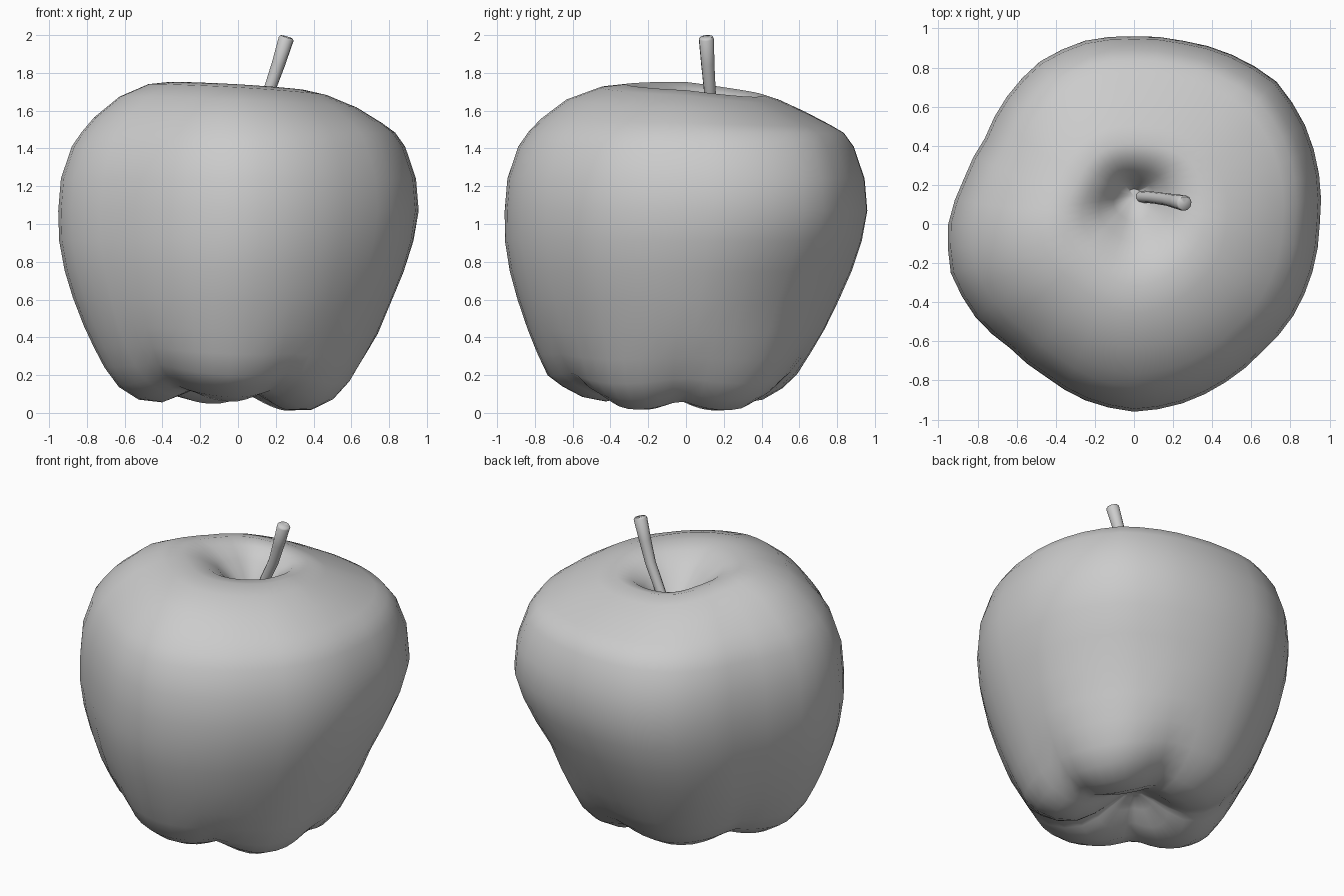
import bpy, bmesh
from math import sin, cos, pi, radians
from mathutils import Vector

cube = bpy.data.objects.get("Cube")
if cube:
    bpy.data.objects.remove(cube, do_unlink=True)

# One plain grey for the fruit and its stem
grey = bpy.data.materials.new("plain grey")
grey.use_nodes = True
GREY = (0.6, 0.6, 0.6, 1)
grey.diffuse_color = GREY
grey.node_tree.nodes["Principled BSDF"].inputs["Base Color"].default_value = GREY

# Outline radius at the widest height, every 15 degrees from +x
OUTLINE = [.95, .98, 1.01, 1.03, 1.0, .97, .96, .97, .96, .92, .88, .9,
           .95, .97, .94, .895, .9, .935, .96, .95, .935, .925, .94, .945]
# Radius fraction and height, from the basin below to the hollow on top
PROFILE = [(.06, .21), (.14, .16), (.25, .08), (.37, .025), (.5, .03), (.61, .09),
           (.69, .19), (.755, .31), (.82, .44), (.89, .6), (.945, .75), (.985, .91),
           (1, 1.07), (.985, 1.24), (.925, 1.41), (.87, 1.485), (.8, 1.55), (.66, 1.645),
           (.5, 1.71), (.38, 1.73), (.28, 1.705), (.19, 1.64), (.11, 1.55), (.04, 1.47)]
LOBES = [-30, 40, 105, 190, 270, 330]
SEGMENTS = 48
RIM = 19


def lobe(deg):
    """1 on the crest of a lobe, 0 in the crease between two."""
    if deg > 330:
        deg -= 360
    for a, b in zip(LOBES, LOBES[1:]):
        if a <= deg <= b:
            return abs(cos(pi * (deg - a) / (b - a)))


def fruit_point(i, k):
    frac, z = PROFILE[k]
    deg = 360 * i / SEGMENTS
    s = deg / 15
    n = int(s)
    radius = OUTLINE[n] + (OUTLINE[(n + 1) % 24] - OUTLINE[n]) * (s - n)
    low = min(1, max(0, (1.07 - z) / .87))
    foot = max(0, 1 - z / .2)
    high = min(1, max(0, (z - 1.48) / .23)) if k < RIM else 1
    inner = max(0, k - RIM + 2) / 6
    crease = (1 - lobe(deg)) * max(0, 1 - z / .42) * min(1, frac / .3)
    # One back corner is flattened below the widest height
    flat = max(0, cos(radians(deg - 45))) ** 6 * max(0, 1 - abs(z - .6) / .45)
    radius *= frac * (1 - .05 * crease - .06 * flat)
    # Ends of the fruit lean off the main axis
    x = radius * cos(radians(deg)) - .05 * low
    y = radius * sin(radians(deg)) - .07 * low + .14 * inner
    z += .07 * crease - .07 * x * low ** 3 + .2 * y * y * foot
    # The crown falls away to the back
    z -= high * (.06 * x + (.12 if y > 0 else .03) * y)
    return Vector((x, y, z))


def finish(name, bm):
    bmesh.ops.recalc_face_normals(bm, faces=bm.faces)
    mesh = bpy.data.meshes.new(name)
    bm.to_mesh(mesh)
    bm.free()
    mesh.materials.append(grey)
    obj = bpy.data.objects.new(name, mesh)
    bpy.context.collection.objects.link(obj)
    bpy.ops.object.select_all(action='DESELECT')
    obj.select_set(True)
    bpy.context.view_layer.objects.active = obj
    bpy.ops.object.shade_smooth_by_angle(angle=radians(60))


def skin(name, rings):
    """Bridge closed rings of points and cap both ends with fans."""
    bm = bmesh.new()
    loops = [[bm.verts.new(p) for p in ring] for ring in rings]
    count = len(loops[0])
    for a, b in zip(loops, loops[1:]):
        for i in range(count):
            j = (i + 1) % count
            bm.faces.new((a[i], a[j], b[j], b[i]))
    for ring in (loops[0], loops[-1]):
        mid = bm.verts.new(sum((v.co for v in ring), Vector()) / count)
        for i in range(count):
            bm.faces.new((ring[i], ring[(i + 1) % count], mid))
    finish(name, bm)


# Lobed fruit body
skin("fruit_body", [[fruit_point(i, k) for i in range(SEGMENTS)]
                    for k in range(len(PROFILE))])

# Leaning stem, slightly flared at its cut end
PATH = [(.02, .14, 1.4, .03), (.1, .135, 1.58, .03), (.17, .125, 1.72, .032),
        (.215, .115, 1.85, .036), (.255, .108, 1.98, .041), (.258, .107, 1.99, .034)]
stem = []
for k, (x, y, z, r) in enumerate(PATH):
    a, b = PATH[max(k - 1, 0)], PATH[min(k + 1, len(PATH) - 1)]
    turn = (Vector(b[:3]) - Vector(a[:3])).to_track_quat('Z', 'Y')
    stem.append([Vector((x, y, z)) + turn @ Vector((r * cos(t), r * sin(t), 0))
                 for t in (2 * pi * i / 10 for i in range(10))])
skin("stem", stem)
